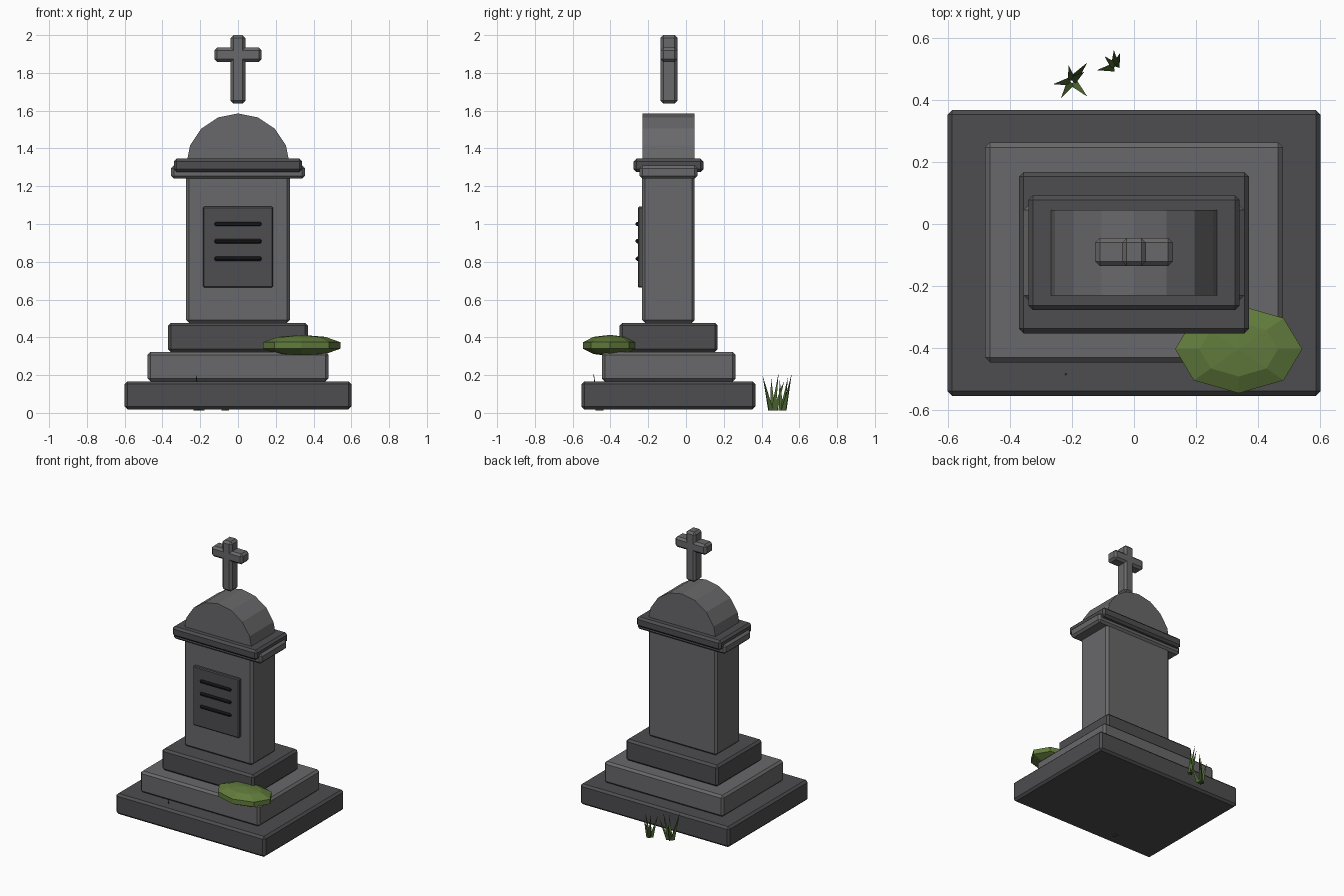
import bpy, bmesh, math
from mathutils import Vector

if "Cube" in bpy.data.objects:
    bpy.data.objects.remove(bpy.data.objects["Cube"])


def material(name, rgb):
    m = bpy.data.materials.new(name)
    m.diffuse_color = (*rgb, 1)
    m.use_nodes = True
    m.node_tree.nodes["Principled BSDF"].inputs["Base Color"].default_value = m.diffuse_color
    return m


STONE = material("stone", (0.14, 0.14, 0.145))
DARK = material("dark_stone", (0.075, 0.075, 0.08))
INK = material("engraving", (0.012, 0.012, 0.014))
MOSS = material("moss", (0.12, 0.2, 0.045))
GRASS = material("grass", (0.07, 0.13, 0.03))


def finish(name, bm, mat):
    bmesh.ops.recalc_face_normals(bm, faces=bm.faces)
    mesh = bpy.data.meshes.new(name)
    bm.to_mesh(mesh)
    bm.free()
    mesh.materials.append(mat)
    ob = bpy.data.objects.new(name, mesh)
    bpy.context.collection.objects.link(ob)
    return ob


def block(name, x, y, z, mat, bevel=0.015):
    """Chamfered box from (min, max) pairs."""
    bm = bmesh.new()
    bmesh.ops.create_cube(bm, size=1)
    for v in bm.verts:
        v.co = [(a + b) / 2 + c * (b - a) for (a, b), c in zip((x, y, z), v.co)]
    ob = finish(name, bm, mat)
    if bevel:
        mod = ob.modifiers.new("chamfer", "BEVEL")
        mod.width = bevel
        mod.segments = 1
    return ob


# Stepped plinth
block("base_slab", (-0.6, 0.6), (-0.553, 0.367), (0.018, 0.167), DARK)
block("middle_step", (-0.479, 0.479), (-0.445, 0.262), (0.167, 0.322), STONE)
block("upper_step", (-0.37, 0.37), (-0.352, 0.168), (0.322, 0.477), DARK)

# Shaft and cornice
block("shaft", (-0.275, 0.275), (-0.232, 0.046), (0.477, 1.26), STONE)
block("lower_cornice", (-0.355, 0.355), (-0.245, 0.06), (1.24, 1.31), STONE)
block("upper_cornice", (-0.34, 0.34), (-0.277, 0.092), (1.275, 1.346), DARK)

# Rounded top: half of a 16-sided cylinder
bm = bmesh.new()
arc = [bm.verts.new((0.275 * math.cos(math.pi * i / 8), -0.23,
                     1.31 + 0.275 * math.sin(math.pi * i / 8))) for i in range(9)]
face = bm.faces.new(arc)
ext = bmesh.ops.extrude_face_region(bm, geom=[face], use_keep_orig=True)
bmesh.ops.translate(bm, vec=(0, 0.275, 0),
                    verts=[g for g in ext["geom"] if isinstance(g, bmesh.types.BMVert)])
finish("rounded_top", bm, STONE)

# Cross floating just over the top
block("cross_upright", (-0.039, 0.039), (-0.135, -0.045), (1.638, 2.0), STONE)
block("cross_arm", (-0.125, 0.125), (-0.135, -0.045), (1.858, 1.934), STONE)

# Plaque with three plain bars
block("plaque", (-0.185, 0.185), (-0.254, -0.222), (0.663, 1.092), DARK, 0.006)
for i, z in enumerate((1.0, 0.909, 0.816)):
    block(f"plaque_bar_{i + 1}", (-0.125, 0.125), (-0.267, -0.243),
          (z - 0.011, z + 0.011), INK, 0.007)

# Flattened moss clump
bm = bmesh.new()
bmesh.ops.create_uvsphere(bm, u_segments=8, v_segments=5, radius=1)
bmesh.ops.scale(bm, vec=(0.215, 0.149, 0.056), verts=bm.verts)
bmesh.ops.translate(bm, vec=(0.337, -0.403, 0.357), verts=bm.verts)
finish("moss_clump", bm, MOSS)


def tuft(name, root, tips):
    """Spiky blades leaning outward from a root; tips are (dx, dy, height)."""
    bm = bmesh.new()
    for dx, dy, h in tips:
        foot = Vector((root[0] + dx * 0.2, root[1] + dy * 0.2, 0.012))
        tip = bm.verts.new((root[0] + dx, root[1] + dy, h))
        start = math.atan2(dy, dx)
        ring = []
        for k in range(3):
            a = start + math.tau * k / 3
            ring.append(bm.verts.new(foot + Vector((math.cos(a), math.sin(a), 0)) * 0.016))
        bm.faces.new(ring)
        for k in range(3):
            bm.faces.new((ring[k], ring[(k + 1) % 3], tip))
    finish(name, bm, GRASS)


# Grass behind the base, and one tuft whose tip pokes through at the front
tuft("grass_left", (-0.2, 0.46), [(0.05, 0.06, 0.17), (-0.06, -0.01, 0.19), (-0.035, -0.055, 0.2),
                                  (0.05, -0.05, 0.17), (0.04, 0.03, 0.21), (-0.01, 0.05, 0.15)])
tuft("grass_right", (-0.06, 0.505), [(-0.06, -0.01, 0.18), (-0.035, 0.035, 0.19),
                                     (-0.005, 0.055, 0.21), (0.015, 0.045, 0.16)])
tuft("grass_front", (-0.215, -0.455), [(-0.005, -0.035, 0.215), (0.03, 0.03, 0.15),
                                       (-0.03, 0.02, 0.14)])
